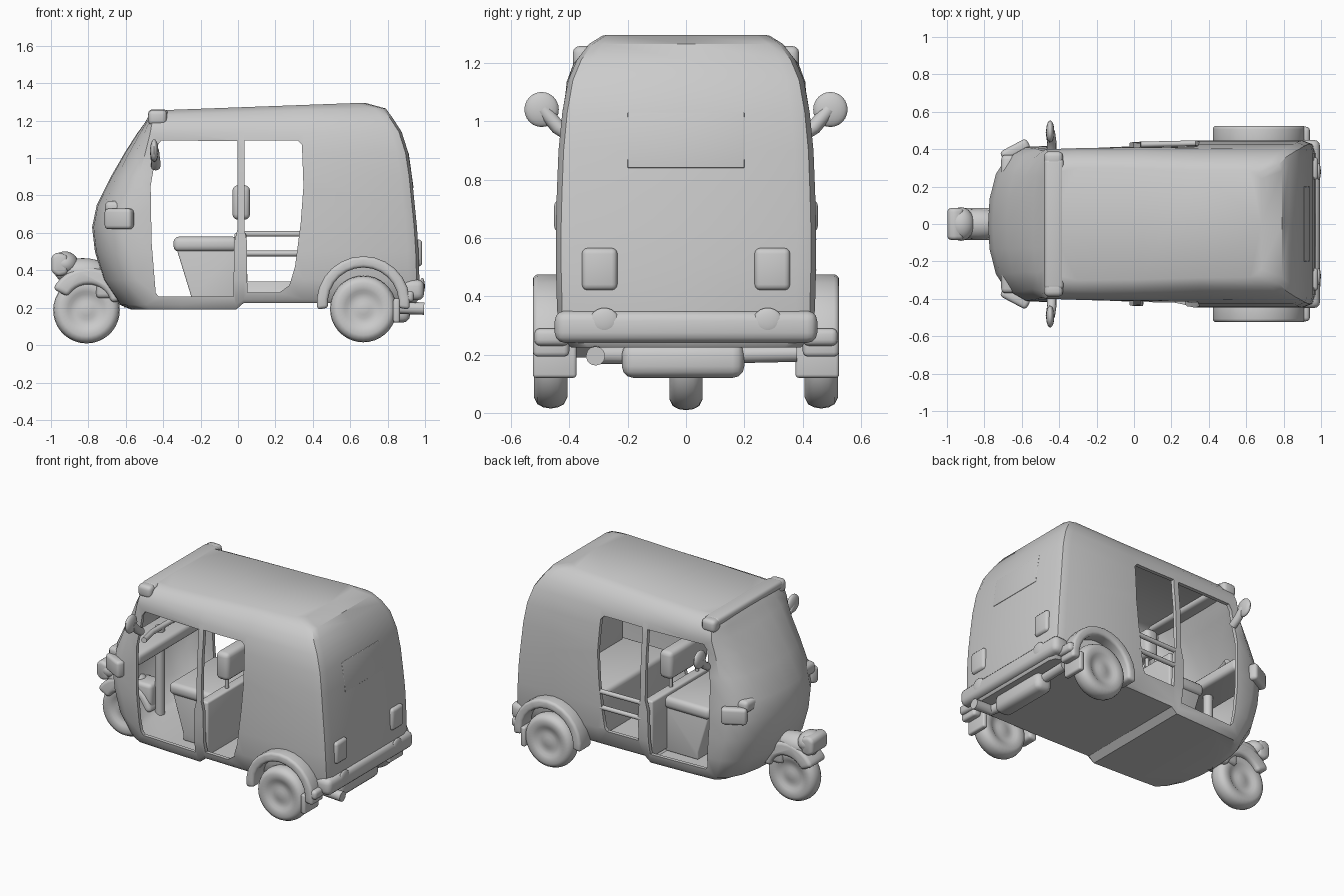
import bpy, bmesh, math
from mathutils import Vector

cube = bpy.data.objects.get("Cube")
if cube:
    bpy.data.objects.remove(cube, do_unlink=True)

grey = bpy.data.materials.new("plain grey")
grey.use_nodes = True
grey.diffuse_color = (0.6, 0.6, 0.6, 1)
grey.node_tree.nodes["Principled BSDF"].inputs["Base Color"].default_value = (0.6, 0.6, 0.6, 1)


def activate(ob):
    bpy.ops.object.select_all(action='DESELECT')
    ob.select_set(True)
    bpy.context.view_layer.objects.active = ob


def finish(name, bm, bevel=0, angle=40):
    bmesh.ops.recalc_face_normals(bm, faces=bm.faces)
    me = bpy.data.meshes.new(name)
    bm.to_mesh(me)
    bm.free()
    me.materials.append(grey)
    ob = bpy.data.objects.new(name, me)
    bpy.context.collection.objects.link(ob)
    activate(ob)
    if bevel:
        mod = ob.modifiers.new("round", 'BEVEL')
        mod.width, mod.segments = bevel, 3
        bpy.ops.object.modifier_apply(modifier=mod.name)
    bpy.ops.object.shade_smooth_by_angle(angle=math.radians(angle))
    return ob


def box(name, x, y, z, bevel=0.01):
    bm = bmesh.new()
    bmesh.ops.create_cube(bm, size=1)
    for v in bm.verts:
        v.co = [(a + b) / 2 + c * (b - a) for (a, b), c in zip((x, y, z), v.co)]
    return finish(name, bm, bevel)


def prism(name, pts, y0, y1, bevel=0.0):
    """Side outline in x and z, extruded along y."""
    bm = bmesh.new()
    face = bm.faces.new([bm.verts.new((x, y0, z)) for x, z in pts])
    ext = bmesh.ops.extrude_face_region(bm, geom=[face])
    for v in ext["geom"]:
        if isinstance(v, bmesh.types.BMVert):
            v.co.y = y1
    return finish(name, bm, bevel)


def arch(name, cx, cz, r0, r1, a0, a1, y0, y1, bevel):
    def arc(r, a, b):
        return [(cx + r * math.cos(math.radians(a + (b - a) * i / 14)),
                 cz + r * math.sin(math.radians(a + (b - a) * i / 14))) for i in range(15)]
    return prism(name, arc(r1, a0, a1) + arc(r0, a1, a0), y0, y1, bevel)


def ball(name, at, size):
    bm = bmesh.new()
    bmesh.ops.create_uvsphere(bm, u_segments=20, v_segments=12, radius=1)
    for v in bm.verts:
        v.co = [p + c * s for p, c, s in zip(at, v.co, size)]
    return finish(name, bm)


def tube(name, pts, r):
    cu = bpy.data.curves.new(name, 'CURVE')
    cu.dimensions, cu.bevel_depth, cu.use_fill_caps = '3D', r, True
    sp = cu.splines.new('POLY')
    sp.points.add(len(pts) - 1)
    for p, co in zip(sp.points, pts):
        p.co = (*co, 1)
    cu.materials.append(grey)
    ob = bpy.data.objects.new(name, cu)
    bpy.context.collection.objects.link(ob)
    activate(ob)
    bpy.ops.object.convert(target='MESH')
    bpy.ops.object.shade_smooth_by_angle(angle=math.radians(40))


def wheel(name, x, y, z):
    half = [(0, .044), (.03, .043), (.05, .037), (.085, .04), (.1, .05), (.14, .057), (.163, .046), (.174, .025)]
    prof = half + [(.178, 0)] + [(r, -h) for r, h in reversed(half)]
    bm = bmesh.new()
    vs = [bm.verts.new((r, h, 0)) for r, h in prof]
    es = [bm.edges.new(p) for p in zip(vs, vs[1:])]
    bmesh.ops.spin(bm, geom=vs + es, cent=(0, 0, 0), axis=(0, 1, 0), angle=math.tau, steps=36)
    bmesh.ops.remove_doubles(bm, verts=bm.verts, dist=0.0005)
    bmesh.ops.translate(bm, vec=(x, y, z), verts=bm.verts)
    finish(name, bm)


# Cabin: horizontal outlines stacked by height (z, front x, rear x, half width, nose bulge)
rows = [(.19, -.57, .95, .395, .10), (.215, -.63, .965, .415, .14), (.35, -.72, .97, .442, .18),
        (.5, -.765, .965, .446, .19), (.63, -.78, .957, .446, .19), (.75, -.755, .945, .443, .18),
        (.9, -.68, .93, .437, .15), (1.03, -.605, .91, .424, .11), (1.14, -.54, .875, .404, .07),
        (1.21, -.50, .83, .374, .04), (1.265, -.475, .79, .332, .02), (1.295, -.455, .68, .285, .02)]


def outline(z, xf, xr, w, bulge):
    mid = [(xf, 0), (xf + .04 * bulge, .3 * w), (xf + .22 * bulge, .6 * w), (xf + .55 * bulge, .82 * w),
           (xf + bulge, .925 * w)]
    back = [(-.3, .95 * w), (-.01, .98 * w), (.03, .983 * w), (.35, w), (xr - .06, w),
            (xr - .015, .96 * w), (xr, .85 * w), (xr, 0)]
    half = mid + back
    ring = half + [(x, -y) for x, y in half[-2:0:-1]]
    out = []
    for x, y in ring:
        drop = .036 * max(0, .65 - x) * max(0, (z - 1.1) / .19)
        lift = .035 * max(0, 1 - (z - .19) / .16) if x > 0 else 0
        widen = 1 + .16 * max(0, .4 - x) * min(1, max(0, (z - 1.03) / .22))
        out.append((x, y * widen, z - drop + lift))
    return out


bm = bmesh.new()
rings = [[bm.verts.new(p) for p in outline(*r)] for r in rows]
for lo, hi in zip(rings, rings[1:]):
    for i in range(len(lo)):
        j = (i + 1) % len(lo)
        bm.faces.new((lo[i], lo[j], hi[j], hi[i]))
bm.faces.new(rings[0])
bm.faces.new(rings[-1])
bmesh.ops.triangulate(bm, faces=[f for f in bm.faces if len(f.verts) > 4])
cabin = finish("cabin_shell", bm)
shell = cabin.modifiers.new("shell", 'SOLIDIFY')
shell.thickness, shell.offset = .025, -1
bpy.ops.object.modifier_apply(modifier=shell.name)

# Door openings, cut on each side of the centre post
front_door = [(-.425, .26), (-.025, .26), (-.02, .55), (-.003, .62), (-.003, 1.09), (-.41, 1.095),
              (-.435, 1.06), (-.45, .95), (-.467, .85), (-.462, .55), (-.44, .28)]
rear_door = [(.305, .42), (.335, .65), (.35, .85), (.342, 1.07), (.32, 1.095),
             (.034, 1.095), (.034, .62), (.047, .56)]
open_sill = [(.05, .28), (.22, .28), (.275, .32)]
railed_sill = [(.05, .34), (.28, .34), (.295, .36)]

for pts, y0, y1 in ((front_door, -.7, .7), (open_sill + rear_door, -.7, 0), (railed_sill + rear_door, 0, .7)):
    cutter = prism("door_cutter", pts, y0, y1)
    activate(cabin)
    cut = cabin.modifiers.new("door", 'BOOLEAN')
    cut.object, cut.operation, cut.solver = cutter, 'DIFFERENCE', 'EXACT'
    bpy.ops.object.modifier_apply(modifier=cut.name)
    bpy.data.objects.remove(cutter, do_unlink=True)
bpy.ops.object.shade_smooth_by_angle(angle=math.radians(35))

# Roof visor and lower rear trim
box("roof_visor", (-.48, -.375), (-.35, .35), (1.205, 1.26), .022)
box("rear_bumper", (.88, .995), (-.45, .45), (.24, .35), .035)
prism("rear_window_panel", [(.9, .84), (.939, .84), (.912, 1.03), (.88, 1.03)], -.2, .2, .003)

# Interior
box("seat_cushion", (-.345, .0), (-.25, .25), (.5, .58), .03)
prism("seat_base", [(-.33, .52), (-.25, .26), (-.25, .21), (.0, .21), (.0, .52)], -.23, .23, .01)
box("partition", (-.02, .045), (-.385, .385), (.225, .6), .012)
box("driver_backrest", (-.03, .065), (-.2, .2), (.67, .855), .03)
box("passenger_seat", (.38, .8), (-.4, .4), (.23, .54), .03)
box("passenger_backrest", (.72, .84), (-.38, .38), (.52, .9), .03)
box("dashboard", (-.71, -.48), (-.37, .37), (.69, .77), .025)
tube("steering_column", [(-.58, 0, .2), (-.58, 0, .8)], .03)
tube("handlebar", [(-.53, -.24, .81), (-.57, -.1, .8), (-.57, .1, .8), (-.53, .24, .81)], .018)
for z in (.595, .49):
    tube("passenger_side_rail", [(.03, .425, z), (.33, .432, z)], .015)
for y in (-.14, .14):
    tube("backrest_support", [(.015, y, .58), (.015, y, .69)], .012)

# Front wheel, fender and headlamp
wheel("front_wheel", -.81, 0, .187)
arch("front_fender", -.80, .2, .125, .215, 12, 152, -.085, .085, .03)
ball("fender_neck", (-.83, 0, .39), (.15, .083, .075))
ball("headlamp", (-.925, 0, .435), (.072, .09, .066))
prism("headlamp_face", [(-.998, .39), (-.998, .475), (-.965, .498), (-.91, .48), (-.91, .38), (-.96, .365)],
      -.085, .085, .03)
box("fork_mount", (-.76, -.6), (-.07, .07), (.25, .42), .025)

# Parts repeated on both sides
for side, s in (("near", -1), ("far", 1)):
    def span(a, b):
        return tuple(sorted((s * a, s * b)))
    wheel(side + "_rear_wheel", .67, s * .464, .193)
    arch(side + "_rear_fender", .67, .225, .19, .25, -8, 188, *span(.4, .525), .018)
    box(side + "_mud_flap", (.83, .865), span(.375, .525), (.12, .25), .012)
    box(side + "_bumper_corner", (.86, .94), span(.4, .52), (.23, .29), .02)
    box(side + "_tail_lamp", (.94, .985), span(.235, .357), (.42, .565), .02)
    ball(side + "_reflector", (.985, s * .28, .315), (.014, .05, .045))
    box(side + "_roof_lamp", (-.48, -.38), span(.31, .388), (1.175, 1.258), .025)
    indicator = box(side + "_indicator", (-.08, .08), (-.03, .03), (-.055, .055), .02)
    indicator.location = Vector((-.635, s * .395, .675))
    indicator.rotation_euler.z = s * math.radians(28)
    tube(side + "_mirror_arm", [(-.44, s * .40, .955), (-.44, s * .44, .98), (-.447, s * .49, 1.04)], .025)
    ball(side + "_mirror", (-.448, s * .495, 1.04), (.022, .059, .06))

# Silencer and exhaust under the tail
box("silencer", (.8, .92), (-.22, .2), (.12, .24), .04)
tube("silencer_pipe", [(.86, .15, .2), (.86, .38, .205)], .03)
tube("exhaust_tip", [(.84, -.2, .2), (.86, -.31, .2), (.995, -.31, .195)], .033)
